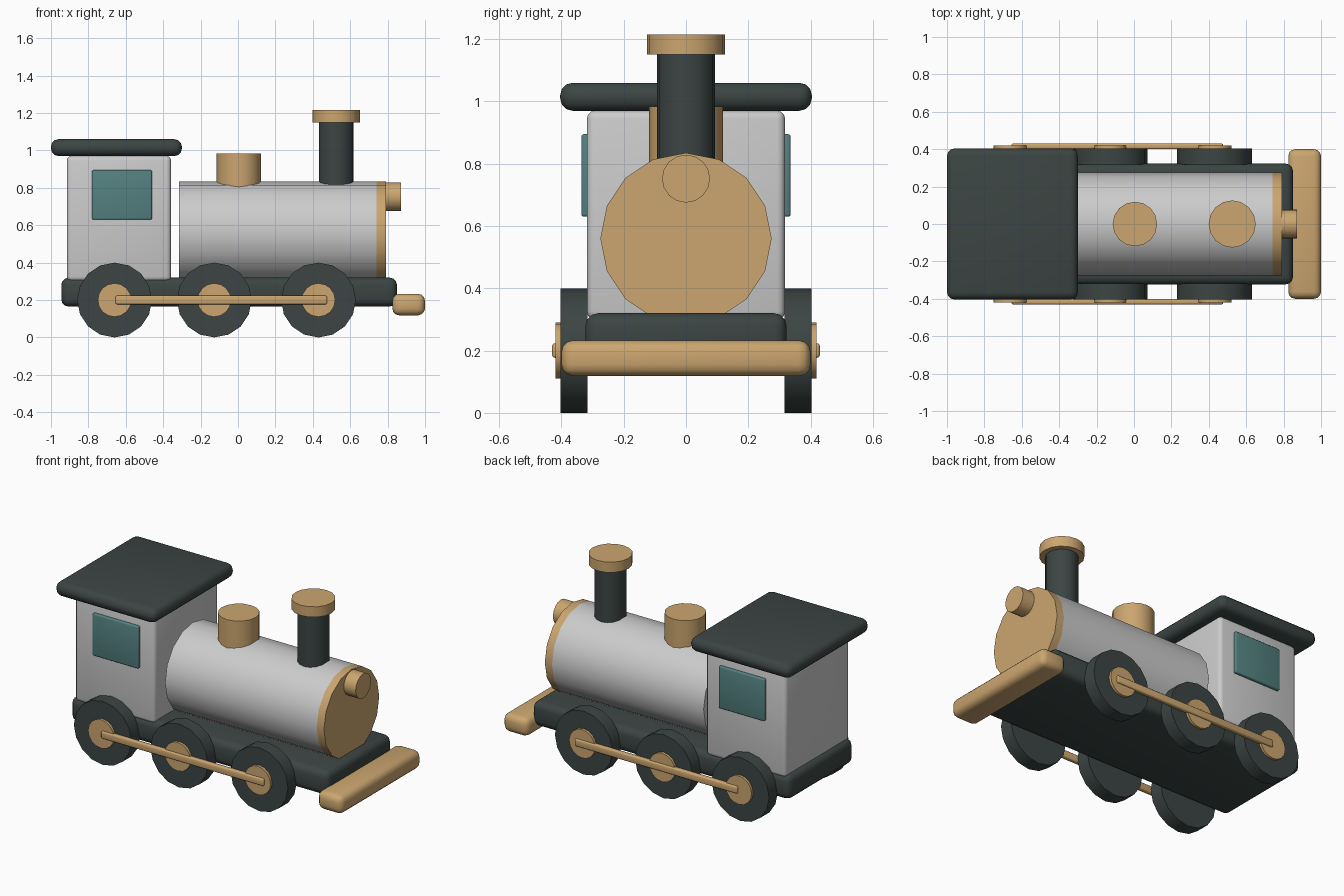
import bpy
from math import pi

if "Cube" in bpy.data.objects:
    bpy.data.objects.remove(bpy.data.objects["Cube"])


def material(name, r, g, b):
    m = bpy.data.materials.new(name)
    m.diffuse_color = (r, g, b, 1)
    m.use_nodes = True
    m.node_tree.nodes["Principled BSDF"].inputs["Base Color"].default_value = m.diffuse_color
    return m


DARK = material("dark_paint", 0.045, 0.06, 0.057)
BRASS = material("brass", 0.6, 0.38, 0.16)
GLASS = material("glass", 0.09, 0.22, 0.22)


def finish(name, mat):
    ob = bpy.context.object
    ob.name = name
    if mat:
        ob.data.materials.append(mat)
    bpy.ops.object.shade_smooth_by_angle(angle=pi / 6)
    return ob


def box(name, x, y, z, bevel, mat=None):
    """Rounded box from (min, max) ranges on each axis."""
    bpy.ops.mesh.primitive_cube_add(size=1, location=[(a + b) / 2 for a, b in (x, y, z)])
    bpy.context.object.scale = [b - a for a, b in (x, y, z)]
    bpy.ops.object.transform_apply(location=False, rotation=False, scale=True)
    mod = bpy.context.object.modifiers.new("round", 'BEVEL')
    mod.width, mod.segments = bevel, 3
    bpy.ops.object.modifier_apply(modifier="round")
    return finish(name, mat)


def cylinder(name, axis, r, lo, hi, centre, mat=None):
    """16-sided cylinder running from lo to hi along an axis."""
    loc = list(centre)
    loc.insert("xyz".index(axis), (lo + hi) / 2)
    rot = {"x": (pi / 2, 0, pi / 2), "y": (pi / 2, 0, 0), "z": (0, 0, 0)}[axis]
    bpy.ops.mesh.primitive_cylinder_add(vertices=16, radius=r, depth=hi - lo,
                                        location=loc, rotation=rot)
    return finish(name, mat)


# Chassis, cab and roof
box("chassis", (-0.945, 0.85), (-0.323, 0.323), (0.165, 0.32), 0.04, DARK)
box("cab", (-0.915, -0.358), (-0.318, 0.318), (0.30, 0.97), 0.025)
box("roof", (-1.0, -0.30), (-0.404, 0.404), (0.97, 1.06), 0.04, DARK)
box("front_buffer", (0.825, 1.0), (-0.4, 0.4), (0.118, 0.233), 0.038, BRASS)

# Boiler with front plate and lamp
cylinder("boiler", "x", 0.275, -0.315, 0.74, (0, 0.56))
cylinder("boiler_front_plate", "x", 0.275, 0.74, 0.79, (0, 0.56), BRASS)
cylinder("headlamp", "x", 0.077, 0.77, 0.872, (0, 0.752), BRASS)

# Steam dome and chimney
cylinder("steam_dome", "z", 0.119, 0.78, 0.983, (0.005, 0), BRASS)
cylinder("chimney", "z", 0.093, 0.79, 1.16, (0.525, 0), DARK)
cylinder("chimney_cap", "z", 0.126, 1.15, 1.215, (0.525, 0), BRASS)

# Windows, wheels, hubs and coupling rods on both sides
for side, s in (("right", -1), ("left", 1)):
    def span(a, b):
        return tuple(sorted((s * a, s * b)))

    box(f"window_{side}", (-0.78, -0.46), span(0.305, 0.336), (0.63, 0.895), 0.008, GLASS)
    box(f"coupling_rod_{side}", (-0.655, 0.477), span(0.40, 0.43), (0.177, 0.223), 0.009, BRASS)
    for i, x in enumerate((-0.66, -0.127, 0.43), 1):
        cylinder(f"wheel_{side}_{i}", "y", 0.2, *span(0.317, 0.403), (x, 0.2), DARK)
        cylinder(f"hub_{side}_{i}", "y", 0.09, *span(0.395, 0.419), (x, 0.2), BRASS)
